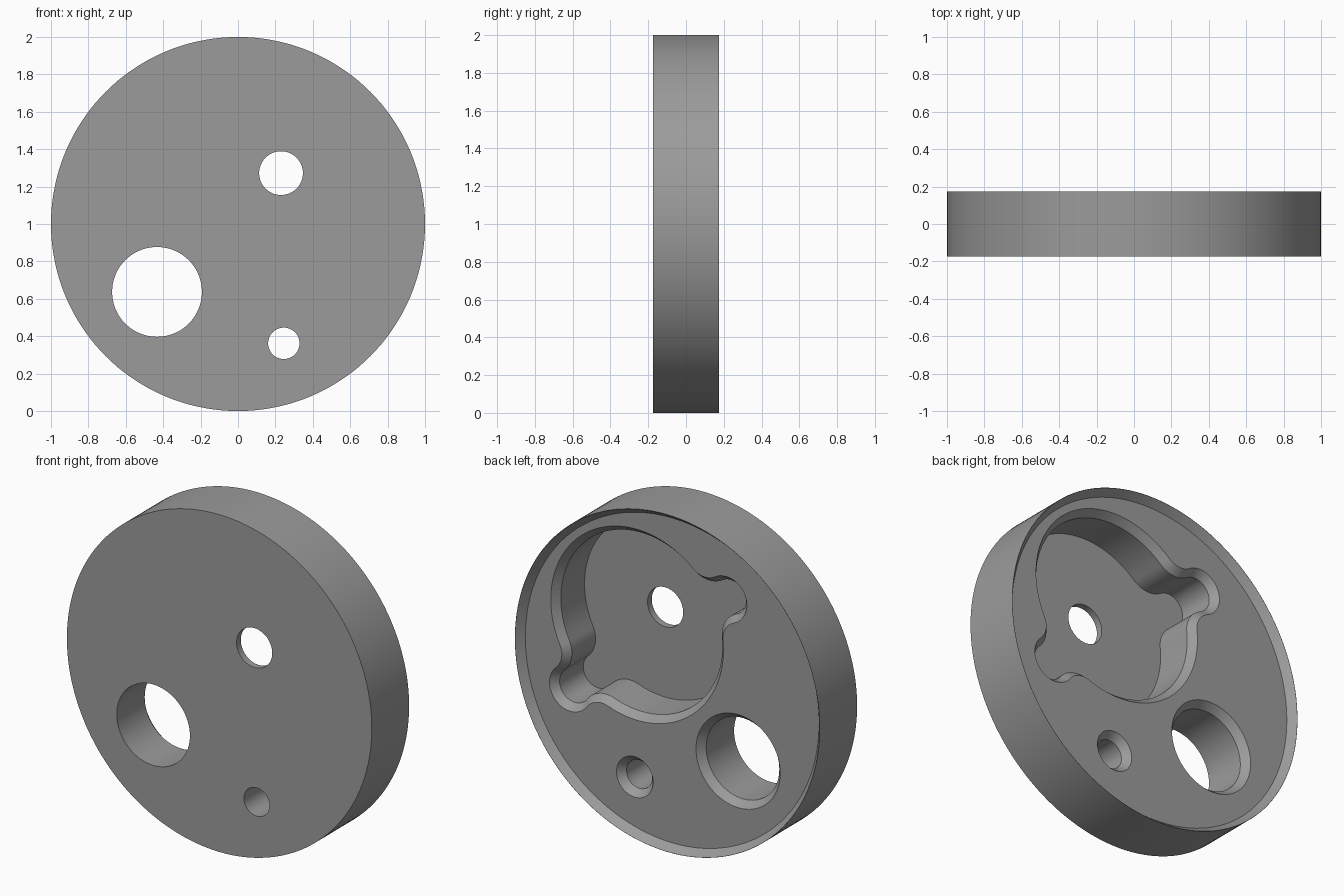
import bpy, bmesh, math
from math import pi, cos, sin, acos, atan2

if "Cube" in bpy.data.objects:
    bpy.data.objects.remove(bpy.data.objects["Cube"])

HALF = 0.175          # half thickness of the disc
FACE = 0.13           # recessed back face
BEVEL_W, BEVEL_D = 0.036, 0.043
POCKET_FLOOR = -0.135

grey = bpy.data.materials.new("grey")
grey.diffuse_color = (0.33, 0.33, 0.33, 1)
grey.use_nodes = True
grey.node_tree.nodes["Principled BSDF"].inputs["Base Color"].default_value = grey.diffuse_color


def arc(cx, cz, r, a0, a1, n):
    return [(cx + r * cos(a0 + (a1 - a0) * i / n), cz + r * sin(a0 + (a1 - a0) * i / n))
            for i in range(n)]


def circle(cx, cz, r, n):
    return arc(cx, cz, r, 0, 2 * pi, n)


def loft(name, sections):
    """Closed solid through (y, outline) sections of equal point count."""
    bm = bmesh.new()
    rings = [[bm.verts.new((x, y, z)) for x, z in pts] for y, pts in sections]
    for a, b in zip(rings, rings[1:]):
        for i in range(len(a)):
            j = (i + 1) % len(a)
            bm.faces.new((a[i], a[j], b[j], b[i]))
    bm.faces.new(rings[0])
    bm.faces.new(rings[-1])
    bmesh.ops.recalc_face_normals(bm, faces=bm.faces)
    mesh = bpy.data.meshes.new(name)
    bm.to_mesh(mesh)
    bm.free()
    mesh.materials.append(grey)
    ob = bpy.data.objects.new(name, mesh)
    bpy.context.collection.objects.link(ob)
    return ob


def pocket_outline(off):
    """Large circle with two round lobes, blended by fillets."""
    mx, mz, d = 0.23, 1.268, 0.66
    R, r, f = 0.53 + off, 0.10 + off, 0.156 - off
    h = R + f
    beta = acos((h * h + d * d - (r + f) ** 2) / (2 * h * d))
    px, pz = h * cos(beta), h * sin(beta)
    g = atan2(-pz, px - d)
    lobe = (arc(px, -pz, f, pi - beta, pi + g, 14) + arc(d, 0, r, g, -g, 28)
            + arc(px, pz, f, -pi - g, beta - pi, 14))
    angles = [math.radians(-48.4), math.radians(152.3)]
    pts = []
    for i, phi in enumerate(angles):
        nxt = angles[1] if i == 0 else angles[0] + 2 * pi
        pts += [(mx + x * cos(phi) - z * sin(phi), mz + x * sin(phi) + z * cos(phi))
                for x, z in lobe]
        pts += arc(mx, mz, R, phi + beta, nxt - beta, 44)
    return pts


def bevelled_cutter(name, start, outline):
    """Straight cutter that flares where it meets the recessed back face."""
    inner, outer = outline(0), outline(BEVEL_W)
    return loft(name, [(start, inner), (FACE - BEVEL_D, inner), (FACE, outer), (0.3, outer)])


# Disc body
disc = loft("disc_body", [(-HALF, circle(0, 1, 1, 144)), (HALF, circle(0, 1, 1, 144))])

# Shallow back recess with sloping rim, pocket and holes
k = 0.036 / (HALF - FACE)
cutters = [
    loft("recess_cutter", [(FACE, circle(0, 1, 0.963, 144)),
                           (HALF + 0.02, circle(0, 1, 0.999 + 0.02 * k, 144))]),
    bevelled_cutter("pocket_cutter", POCKET_FLOOR, pocket_outline),
    bevelled_cutter("large_hole_cutter", -0.3, lambda o: circle(-0.433, 0.637, 0.24 + o, 72)),
    bevelled_cutter("small_hole_cutter", -0.3, lambda o: circle(0.245, 0.362, 0.084 + o, 48)),
    loft("pocket_hole_cutter", [(-0.3, circle(0.23, 1.272, 0.117, 56)),
                                (0.0, circle(0.23, 1.272, 0.117, 56))]),
]
bpy.context.view_layer.objects.active = disc
disc.select_set(True)
for c in cutters:
    c.hide_render = True
    mod = disc.modifiers.new(c.name, "BOOLEAN")
    mod.operation, mod.solver, mod.object = "DIFFERENCE", "EXACT", c
    bpy.ops.object.modifier_apply(modifier=mod.name)
    bpy.data.objects.remove(c)

bpy.ops.object.shade_smooth_by_angle(angle=math.radians(25))
